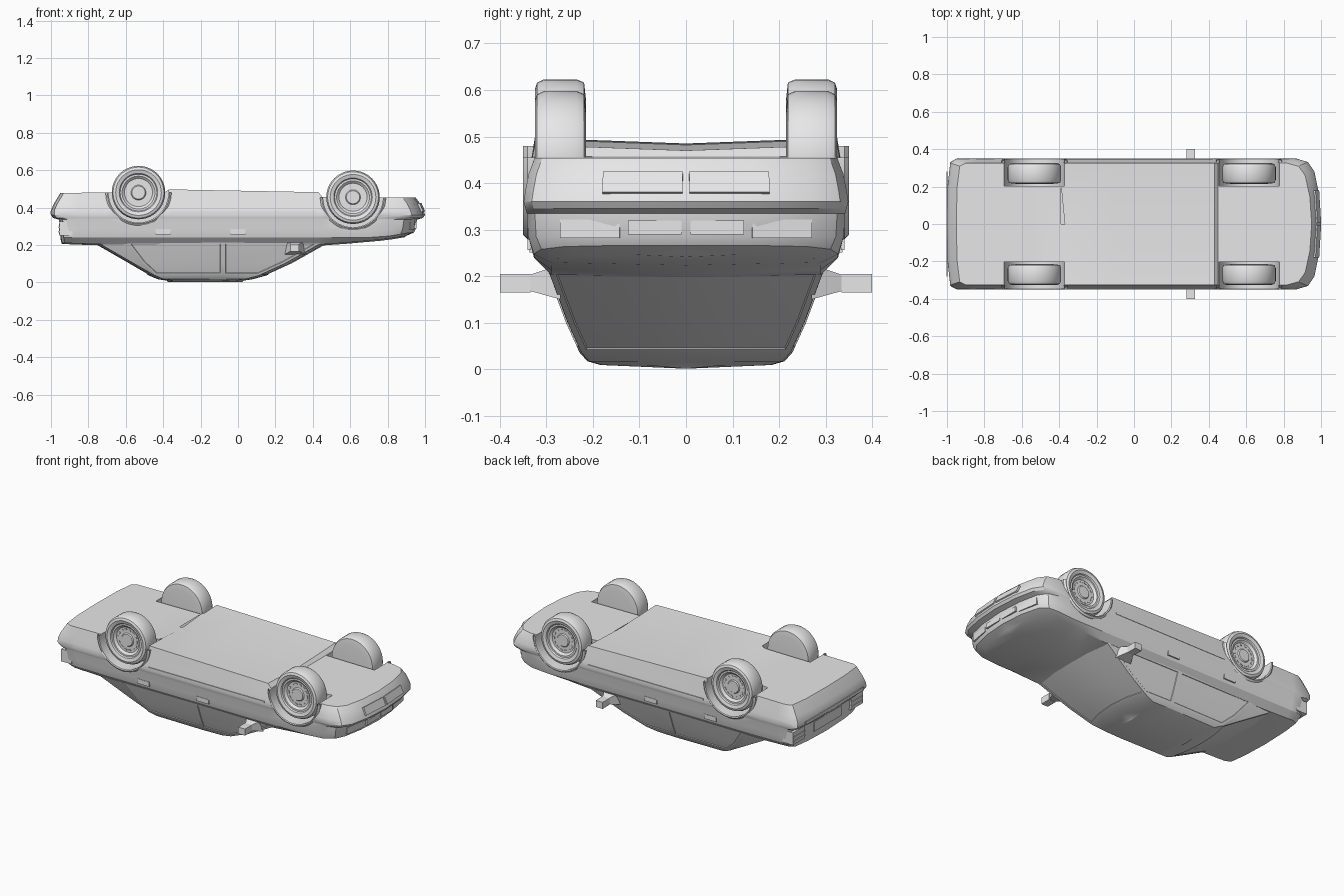
import bpy, bmesh, math
from mathutils import Matrix, Vector

if "Cube" in bpy.data.objects:
    bpy.data.objects.remove(bpy.data.objects["Cube"])

grey = bpy.data.materials.new("plain_grey")
grey.diffuse_color = (0.8, 0.8, 0.8, 1)
grey.use_nodes = True
grey.node_tree.nodes["Principled BSDF"].inputs["Base Color"].default_value = grey.diffuse_color


def finish(name, bm, angle=30):
    bmesh.ops.remove_doubles(bm, verts=bm.verts, dist=1e-5)
    bmesh.ops.recalc_face_normals(bm, faces=bm.faces)
    me = bpy.data.meshes.new(name)
    bm.to_mesh(me)
    bm.free()
    ob = bpy.data.objects.new(name, me)
    bpy.context.collection.objects.link(ob)
    me.materials.append(grey)
    shade(ob, angle)
    return ob


def shade(ob, angle=30):
    bpy.ops.object.select_all(action='DESELECT')
    ob.select_set(True)
    bpy.context.view_layer.objects.active = ob
    bpy.ops.object.shade_smooth_by_angle(angle=math.radians(angle))


def loft(rings, crown_first, crown_last):
    """Skin half outlines (y >= 0, ends on y = 0), mirrored in y, with crowned caps."""
    bm = bmesh.new()
    n = len(rings[0])
    walls = {}
    for s in (1, -1):
        grid = [[bm.verts.new((x, y * s, z)) for x, y, z in r] for r in rings]
        for j in range(len(rings) - 1):
            for i in range(n - 1):
                walls[(s, j, i)] = bm.faces.new(
                    (grid[j][i], grid[j][i + 1], grid[j + 1][i + 1], grid[j + 1][i]))
        for row, crown in ((grid[0], crown_first), (grid[-1], crown_last)):
            mid = [bm.verts.new((v.co.x, 0, v.co.z + crown(v.co.x))) for v in row[1:-1]]
            bm.faces.new((row[0], row[1], mid[0]))
            bm.faces.new((row[-2], row[-1], mid[-1]))
            for i in range(len(mid) - 1):
                bm.faces.new((row[i + 1], row[i + 2], mid[i + 1], mid[i]))
    bmesh.ops.remove_doubles(bm, verts=bm.verts, dist=1e-5)
    bmesh.ops.recalc_face_normals(bm, faces=bm.faces)
    return bm, walls


def lathe(name, profile, cx, cz, side, a0=0.0, a1=2 * math.pi, seg=40):
    bm = bmesh.new()
    rows = []
    for k in range(seg + 1):
        a = a0 + (a1 - a0) * k / seg
        rows.append([bm.verts.new((cx + r * math.cos(a), side * y, cz + r * math.sin(a)))
                     for r, y in profile])
    for p, q in zip(rows, rows[1:]):
        for i in range(len(profile) - 1):
            bm.faces.new((p[i], p[i + 1], q[i + 1], q[i]))
    return finish(name, bm)


def box(name, loc, size, rot=Matrix()):
    bm = bmesh.new()
    bmesh.ops.create_cube(bm, size=1, matrix=Matrix.Translation(loc) @ rot @ Matrix.Diagonal((*size, 1)))
    return finish(name, bm)


def interp(x, pts):
    for (xa, za), (xb, zb) in zip(pts, pts[1:]):
        if x <= xb:
            return za + (zb - za) * max(0, (x - xa) / (xb - xa))
    return pts[-1][1]


def floor(x):
    return interp(x, [(-.96, .478), (-.39, .483), (-.37, .497), (.43, .482), (.45, .457), (1, .453)])


def deck(x):
    return interp(x, [(-.95, .212), (-.75, .203), (.48, .203), (.8, .232), (.92, .252)])


# body shell: (height, rear x, front x, half width), underside first
levels = [(None, -.95, .95, .325), (.42, -.985, .975, .338), (.385, -1, .992, .345),
          (.36, -1, 1, .349), (.345, -.99, .99, .345), (.335, -.957, .957, .342),
          (.285, -.952, .95, .339), (.24, -.95, .94, .327), ('deck', -.945, .9, .29)]
front_bow = [(0, 0), (.45, .01), (.8, .035), (.95, .07), (1, .13)]
rear_bow = [(1, .05), (.95, .018), (.6, .004), (0, 0)]
stations = [.7, .6, .45, .43, .2, -.1, -.37, -.39, -.55, -.7, -.85]
rings = []
for z, xr, xf, w in levels:
    plan = [(xf - d, w * f) for f, d in front_bow] + [(x, w) for x in stations]
    plan += [(xr + d, w * f) for f, d in rear_bow]
    ring = []
    for x, y in plan:
        zz = floor(x) if z is None else deck(x) if z == 'deck' else max(z, deck(x) + .014)
        ring.append((x, y, zz))
    rings.append(ring)
bm, _ = loft(rings, lambda x: -.012 if -.38 < x < .44 else 0, lambda x: -.006)
body = finish("body_shell", bm)

# wheel wells cut through the body
WHEELS = [(-.532, .48), (.615, .455)]
for cx, cz in WHEELS:
    for s in (1, -1):
        bm = bmesh.new()
        bmesh.ops.create_cone(bm, cap_ends=True, segments=40, radius1=.162, radius2=.162, depth=.3,
                              matrix=Matrix.Translation((cx, s * .352, cz)) @ Matrix.Rotation(math.pi / 2, 4, 'X'))
        cutter = finish("well_cutter", bm)
        cutter.hide_render = True
        mod = body.modifiers.new("well", 'BOOLEAN')
        mod.operation, mod.solver, mod.object = 'DIFFERENCE', 'EXACT', cutter
        bpy.context.view_layer.objects.active = body
        bpy.ops.object.modifier_apply(modifier=mod.name)
        bpy.data.objects.remove(cutter)
shade(body)

# cabin with inset windows
cabin = []
for z, xr, xf, w, pillar_c in [(.218, -.79, .5, .298, -.6), (.1, -.585, .29, .254, -.51),
                               (.036, -.475, .15, .225, -.44), (.017, -.43, .08, .208, -.4),
                               (.009, -.38, .03, .18, -.35)]:
    cabin.append([(xf, 0, z), (xf - .01, w * .5, z), (xf - .04, w, z), (-.08, w + .004, z),
                  (pillar_c, w, z), (xr + .03, w * .97, z), (xr + .006, w * .5, z), (xr, 0, z)])
bm, walls = loft(cabin, lambda x: 0, lambda x: -.008)
for cols, sides in [((0, 1), (1, -1)), ((5, 6), (1, -1)), ((2,), (1,)), ((2,), (-1,)), ((3,), (1,)), ((3,), (-1,))]:
    panes = [walls[(s, j, i)] for s in sides for j in (0, 1) for i in cols]
    bmesh.ops.inset_region(bm, faces=panes, thickness=.014, depth=0, use_even_offset=True)
    bmesh.ops.inset_region(bm, faces=panes, thickness=.002, depth=-.003, use_even_offset=True)
finish("cabin", bm)

# wheels: tyre, rim and hub in one turned profile
tyre = [(0, .306), (.035, .306), (.04, .3), (.075, .3), (.088, .312), (.098, .312), (.103, .319),
        (.122, .325), (.136, .32), (.143, .305), (.143, .235), (.136, .219), (.1, .215), (0, .22)]
lip = [(.16, .325), (.16, .347), (.166, .35), (.176, .341), (.176, .325), (.16, .325)]
for s in (1, -1):
    for cx, cz in WHEELS:
        lathe("wheel", tyre, cx, cz, s)
        lathe("arch_lip", lip, cx, cz, s, math.pi, 2 * math.pi, 24)
        for k in range(14):
            a = 2 * math.pi * k / 14
            box("rim_slot", (cx + .062 * math.cos(a), s * .3, cz + .062 * math.sin(a)),
                (.008, .006, .017), Matrix.Rotation(-a, 4, 'Y'))

    # side details
    box("side_trim", (.03, s * .346, .374), (.78, .008, .01))
    for x in (-.4, 0):
        box("door_handle", (x, s * .337, .27), (.08, .008, .028))

    # wing mirror: tapered arm and housing
    bm = bmesh.new()
    sections = []
    for y, x0, x1, z0, z1 in [(.27, .25, .36, .15, .225), (.335, .285, .325, .168, .203)]:
        sections.append([bm.verts.new((x, s * y, z)) for x, z in ((x0, z0), (x1, z0), (x1, z1), (x0, z1))])
    for i in range(4):
        bm.faces.new((sections[0][i], sections[0][i - 1], sections[1][i - 1], sections[1][i]))
    for sec in sections:
        bm.faces.new(sec)
    finish("mirror_arm", bm)
    box("mirror_housing", (.304, s * .367, .185), (.046, .066, .04))

    # nose: grille, headlight, lower intake
    box("grille", (.944, s * .067, .304), (.02, .115, .03))
    box("headlight", (.924, s * .205, .302), (.02, .13, .04), Matrix.Rotation(s * .17, 4, 'Z'))
    box("lower_intake", (.98, s * .093, .4), (.012, .172, .048),
        Matrix.Rotation(s * .06, 4, 'Z') @ Matrix.Rotation(-.42, 4, 'Y'))

    # tail: lamp cluster with dividing ribs
    box("tail_lamp", (-.92, s * .278, .288), (.07, .116, .075))
    for z in (.27, .295):
        box("tail_lamp_rib", (-.955, s * .278, z), (.008, .11, .008))

# number plate panel and bumper strips
box("plate_panel", (-.952, 0, .285), (.008, .26, .06))
box("rear_bumper_strip", (-.999, 0, .372), (.006, .56, .018))
